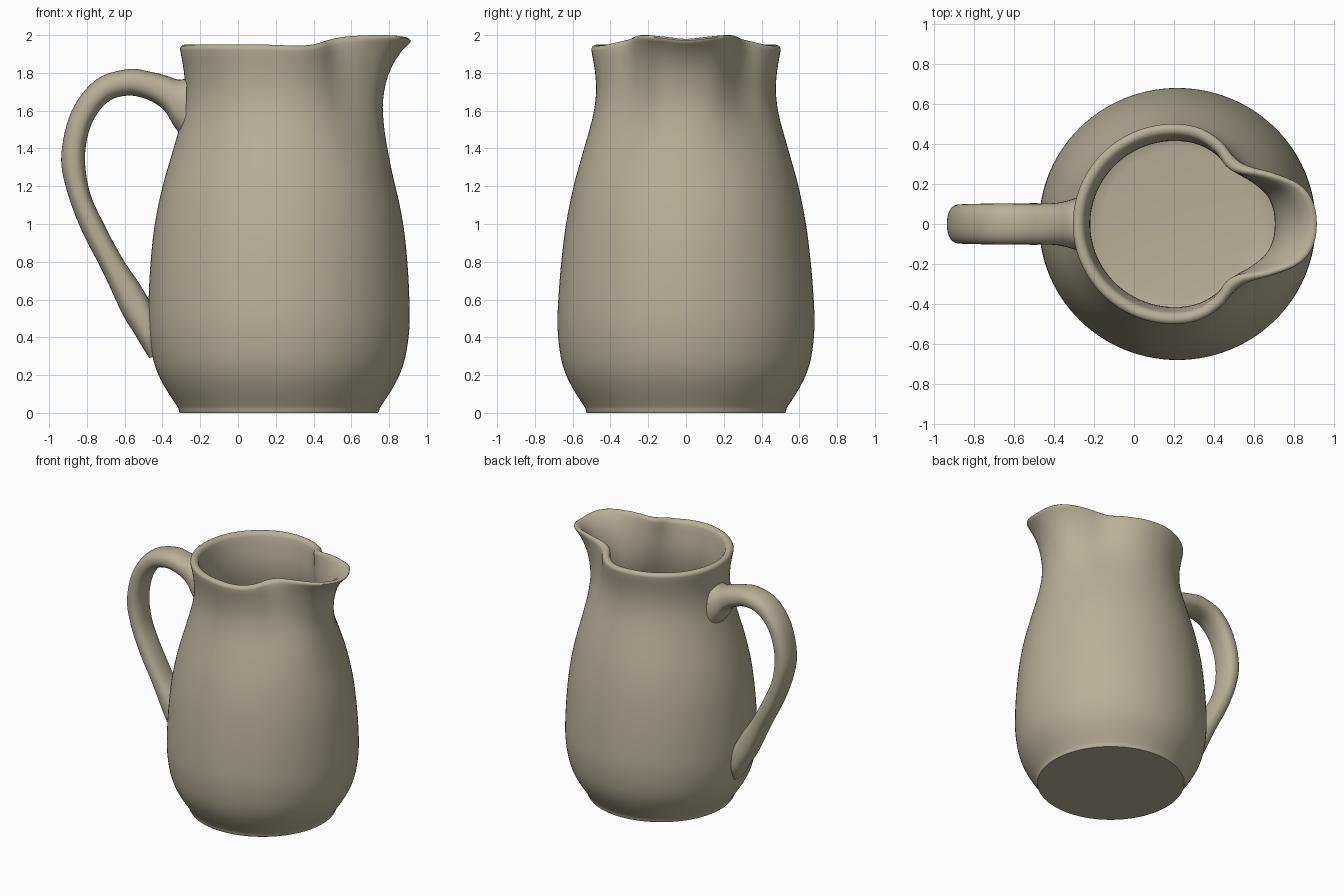
import bpy, bmesh, math

if "Cube" in bpy.data.objects:
    bpy.data.objects.remove(bpy.data.objects["Cube"])


def curve(table, x):
    """Smooth interpolation through (x, value) pairs, flat at both ends."""
    n = len(table)
    if x <= table[0][0]:
        return table[0][1]
    if x >= table[-1][0]:
        return table[-1][1]

    def slope(i):
        if i in (0, n - 1):
            return 0.0
        a, b = table[i - 1], table[i + 1]
        return (b[1] - a[1]) / (b[0] - a[0])

    for i in range(n - 1):
        (x0, y0), (x1, y1) = table[i], table[i + 1]
        if x <= x1:
            h = x1 - x0
            t = (x - x0) / h
            return (y0 * (1 + 2 * t) * (1 - t) ** 2 + slope(i) * h * t * (1 - t) ** 2
                    + y1 * t * t * (3 - 2 * t) + slope(i + 1) * h * t * t * (t - 1))


def loft(name, rings, mat):
    """Skin closed rings of points and cap both ends."""
    bm = bmesh.new()
    rows = [[bm.verts.new(p) for p in ring] for ring in rings]
    n = len(rows[0])
    for a, b in zip(rows, rows[1:]):
        for i in range(n):
            j = (i + 1) % n
            bm.faces.new((a[i], a[j], b[j], b[i]))
    bm.faces.new(rows[0][::-1])
    bm.faces.new(rows[-1])
    bmesh.ops.recalc_face_normals(bm, faces=bm.faces)
    me = bpy.data.meshes.new(name)
    bm.to_mesh(me)
    bm.free()
    me.materials.append(mat)
    ob = bpy.data.objects.new(name, me)
    bpy.context.collection.objects.link(ob)
    bpy.ops.object.select_all(action='DESELECT')
    ob.select_set(True)
    bpy.context.view_layer.objects.active = ob
    bpy.ops.object.shade_smooth_by_angle(angle=math.radians(50))
    return ob


clay = bpy.data.materials.new("beige clay")
clay.diffuse_color = (0.48, 0.44, 0.31, 1)
clay.use_nodes = True
clay.node_tree.nodes["Principled BSDF"].inputs["Base Color"].default_value = clay.diffuse_color

# Body tables: radius by height, x stretch, spout strength, rim by angle
RADIUS = [(0, .53), (.025, .533), (.1, .582), (.2, .635), (.3, .664), (.45, .68),
          (.6, .676), (.8, .66), (1.0, .635), (1.2, .595), (1.4, .54), (1.5, .511),
          (1.6, .487), (1.7, .476), (1.8, .481), (1.9, .497), (1.95, .505)]
STRETCH = [(0, 1.0), (.45, 1.015), (1.0, 1.035), (1.5, 1.03), (1.95, 1.01)]
SPOUT = [(1.2, 0), (1.4, .08), (1.6, .26), (1.7, .38), (1.8, .54), (1.9, .8), (1.95, 1)]
RIM = [(0, .215), (9, .205), (17, .165), (27, .06), (38, -.035), (48, -.06),
       (60, -.03), (75, -.005), (90, 0), (180, 0)]
LIFT = [(0, .03), (10, .042), (20, .05), (33, .045), (50, .022), (70, -.004),
        (100, 0), (180, 0)]
SEG = 112


def body_ring(z, inset, scale=1.0):
    ring = []
    for i in range(SEG):
        a = 2 * math.pi * i / SEG
        deg = math.degrees(a)
        deg = min(deg, 360 - deg)
        r = curve(RADIUS, z) + curve(SPOUT, z) * curve(RIM, deg) - inset
        r *= scale
        cx = curve([(1.3, .217), (1.95, .2)], z)
        dz = curve(LIFT, deg) * curve([(1.6, 0), (1.93, 1)], z)
        ring.append((cx + r * math.cos(a) * curve(STRETCH, z), r * math.sin(a), z + dz))
    return ring


# Jug body: outside up, rounded rim, inside down to the floor
WALL = .06
rings = [body_ring(0, .005), body_ring(.008, 0), body_ring(.022, 0)]
rings += [body_ring(.03 + 1.89 * k / 50, 0) for k in range(51)]
for k in range(1, 9):
    t = math.pi * k / 8
    rings.append(body_ring(1.92 + .03 * math.sin(t), WALL / 2 * (1 - math.cos(t))))
rings += [body_ring(1.92 - 1.72 * k / 40, WALL) for k in range(1, 41)]
for k in range(1, 6):
    t = math.pi / 2 * k / 5
    rings.append(body_ring(.2 - .13 * math.sin(t), WALL + .13 * (1 - math.cos(t))))
loft("jug_body", rings, clay)

# Handle: outer edge x, z, inner edge x, z, half width
HANDLE = [(-.27, 1.77, -.28, 1.44, .135), (-.32, 1.765, -.34, 1.52, .118),
          (-.38, 1.785, -.39, 1.60, .106), (-.46, 1.805, -.47, 1.655, .102),
          (-.58, 1.82, -.58, 1.68, .102), (-.75, 1.765, -.69, 1.645, .102),
          (-.88, 1.60, -.775, 1.53, .1), (-.935, 1.37, -.81, 1.36, .098),
          (-.91, 1.19, -.785, 1.17, .096), (-.83, .97, -.71, 1.0, .095),
          (-.72, .755, -.61, .815, .095), (-.615, .53, -.51, .665, .1),
          (-.555, .43, -.44, .53, .105), (-.51, .355, -.425, .42, .095),
          (-.47, .29, -.44, .30, .05)]
rings = []
STEPS = 6
for k in range((len(HANDLE) - 1) * STEPS + 1):
    ox, oz, ix, iz, w = [curve([(i, row[c]) for i, row in enumerate(HANDLE)], k / STEPS)
                         for c in range(5)]
    ring = []
    for i in range(32):
        a = 2 * math.pi * i / 32
        # slightly squared oval section
        c, s = [math.copysign(abs(v) ** .85, v) for v in (math.cos(a), math.sin(a))]
        ring.append(((ox + ix) / 2 + (ox - ix) / 2 * c, w * s,
                     (oz + iz) / 2 + (oz - iz) / 2 * c))
    rings.append(ring)
loft("handle", rings, clay)
